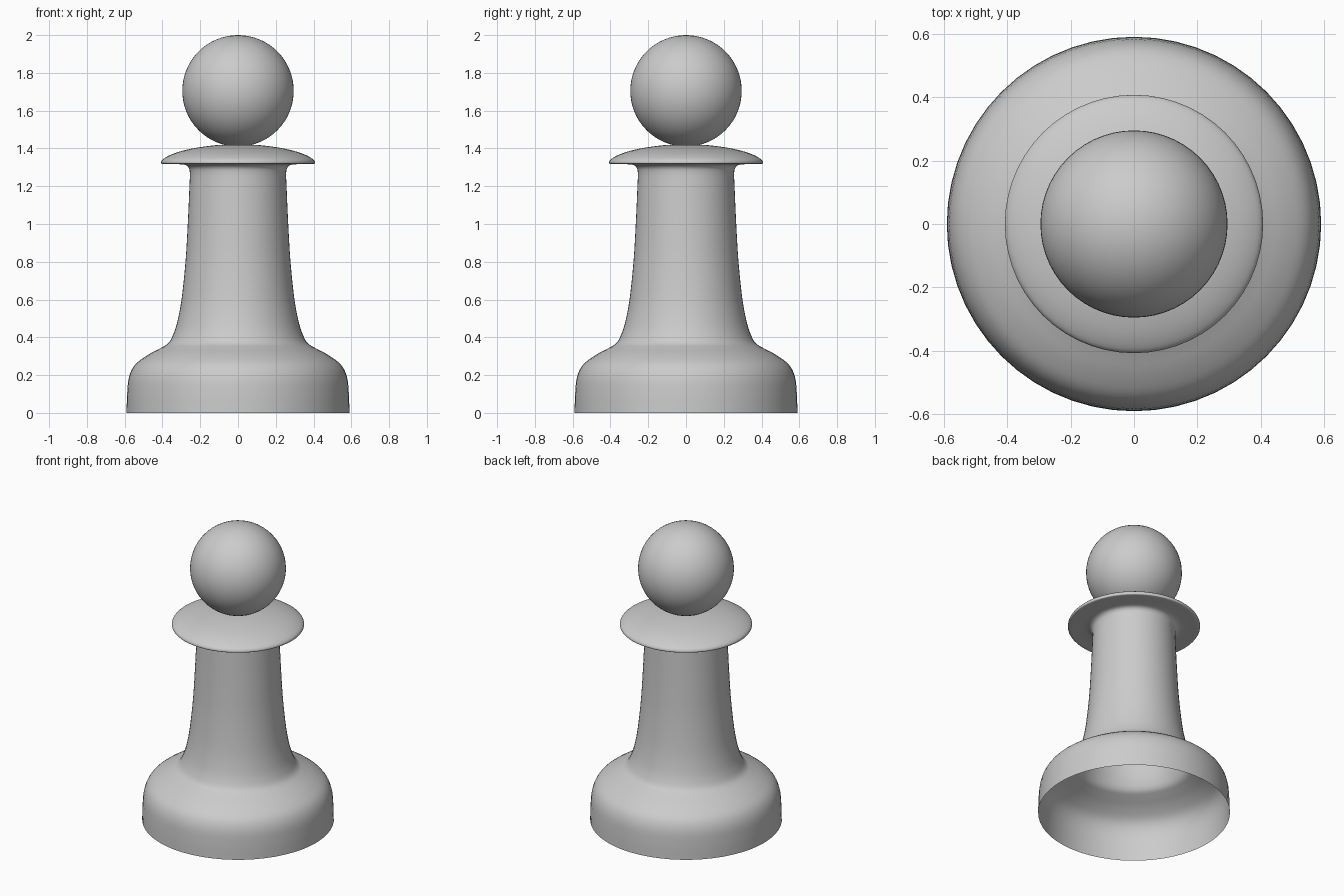
import bpy, bmesh, math
from mathutils import Vector

if "Cube" in bpy.data.objects:
    bpy.data.objects.remove(bpy.data.objects["Cube"])

SEGMENTS = 56

grey = bpy.data.materials.new("plain grey")
grey.diffuse_color = (0.6, 0.6, 0.6, 1)
grey.use_nodes = True
grey.node_tree.nodes["Principled BSDF"].inputs["Base Color"].default_value = grey.diffuse_color


def smooth_profile(pts, steps=4):
    # Catmull-Rom curve through the profile points
    p = [Vector(q) for q in pts]
    p = [2 * p[0] - p[1]] + p + [2 * p[-1] - p[-2]]
    out = []
    for i in range(1, len(p) - 2):
        a, b, c, d = p[i - 1:i + 3]
        for s in range(steps):
            t = s / steps
            out.append(0.5 * (2 * b + (c - a) * t + (2 * a - 5 * b + 4 * c - d) * t * t
                              + (3 * b - a - 3 * c + d) * t ** 3))
    out.append(p[-2])
    return out


def lathe(name, profile):
    bm = bmesh.new()
    rings = []
    for r, z in profile:
        if r < 1e-4:
            rings.append([bm.verts.new((0, 0, z))] * SEGMENTS)
        else:
            rings.append([bm.verts.new((r * math.cos(2 * math.pi * i / SEGMENTS),
                                        r * math.sin(2 * math.pi * i / SEGMENTS), z))
                          for i in range(SEGMENTS)])
    for lo, hi in zip(rings, rings[1:]):
        for i in range(SEGMENTS):
            j = (i + 1) % SEGMENTS
            corners = list(dict.fromkeys([lo[i], lo[j], hi[j], hi[i]]))
            bm.faces.new(corners).smooth = True
    mesh = bpy.data.meshes.new(name)
    bm.to_mesh(mesh)
    bm.free()
    mesh.materials.append(grey)
    obj = bpy.data.objects.new(name, mesh)
    bpy.context.collection.objects.link(obj)
    return obj


# body: hollow base (open underneath), tapering stem and domed collar in one skin
lathe("body", smooth_profile([
    (0.59, 0), (0.587, 0.1), (0.577, 0.19), (0.545, 0.255), (0.48, 0.305),
    (0.41, 0.343), (0.37, 0.368), (0.345, 0.41), (0.322, 0.48), (0.299, 0.6),
    (0.278, 0.8), (0.266, 1.0), (0.257, 1.2), (0.255, 1.27), (0.262, 1.30),
    (0.285, 1.314), (0.34, 1.317), (0.395, 1.317), (0.407, 1.325),
    (0.395, 1.345), (0.34, 1.373), (0.25, 1.398), (0.12, 1.417), (0, 1.421)]))

# head: ball resting on the collar
R, N = 0.295, 32
lathe("head", [(R * math.sin(math.pi * k / N), 2 - R - R * math.cos(math.pi * k / N))
               for k in range(N + 1)])
